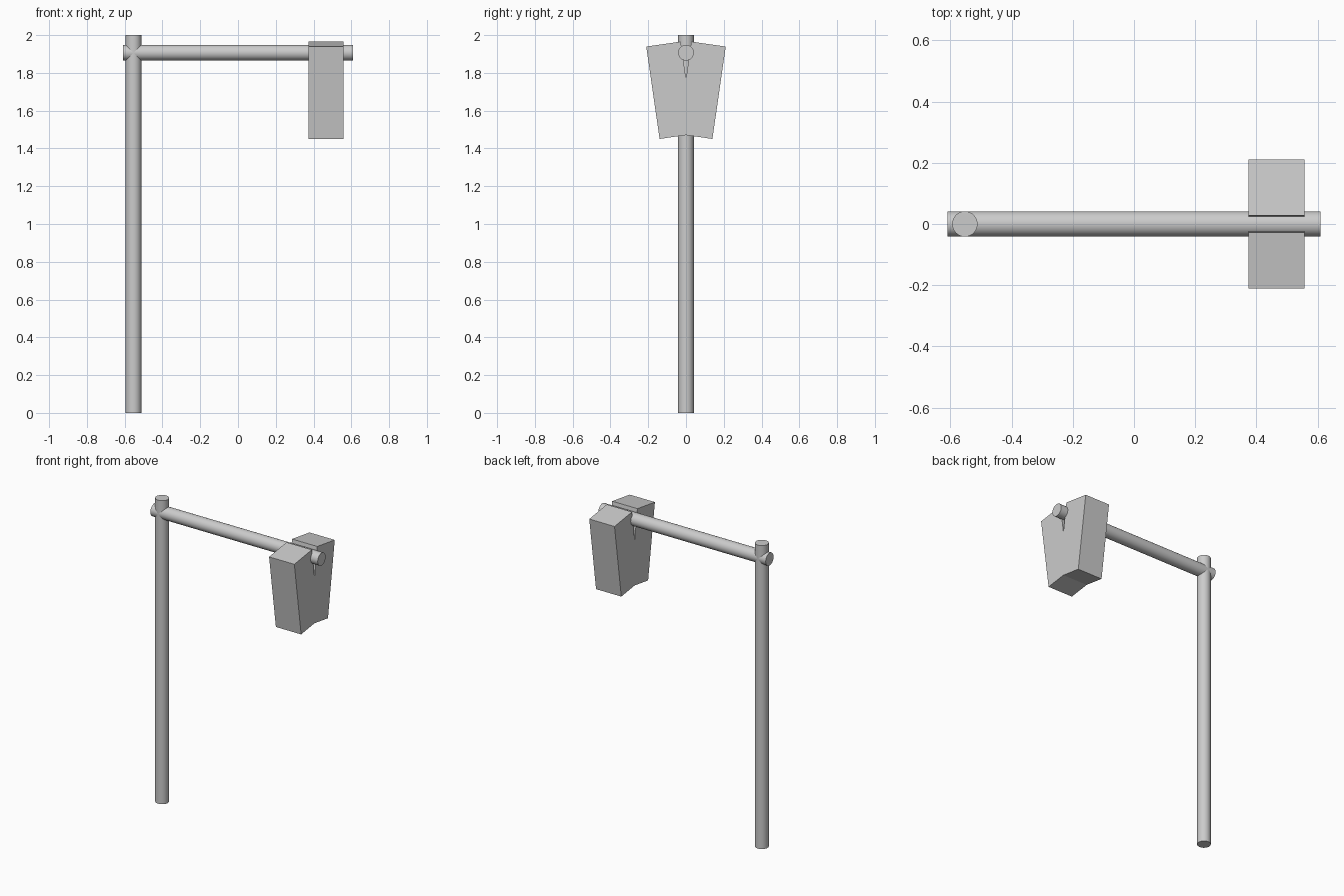
import bpy
import math

if "Cube" in bpy.data.objects:
    bpy.data.objects.remove(bpy.data.objects["Cube"])

POLE_R = 0.0415


def pole(name, length, location, rotation=(0, 0, 0)):
    bpy.ops.mesh.primitive_cylinder_add(vertices=32, radius=POLE_R, depth=length,
                                        location=location, rotation=rotation)
    obj = bpy.context.object
    obj.name = name
    bpy.ops.object.shade_smooth_by_angle(angle=math.radians(30))
    return obj


# Upright post and the horizontal arm crossing it near the top
pole("post", 2.0, (-0.553, 0, 1.0))
pole("cross_arm", 1.22, (0, 0, 1.907), (0, math.pi / 2, 0))

# Pair of blocks hung over the arm, splayed outward at the top
for name, side in (("front_block", -1), ("back_block", 1)):
    bpy.ops.mesh.primitive_cube_add(size=1, location=(0.466, side * 0.084, 1.708),
                                    rotation=(-side * math.radians(8.2), 0, 0))
    block = bpy.context.object
    block.name = name
    block.scale = (0.184, 0.184, 0.494)
    bpy.ops.object.transform_apply(location=False, rotation=False, scale=True)
